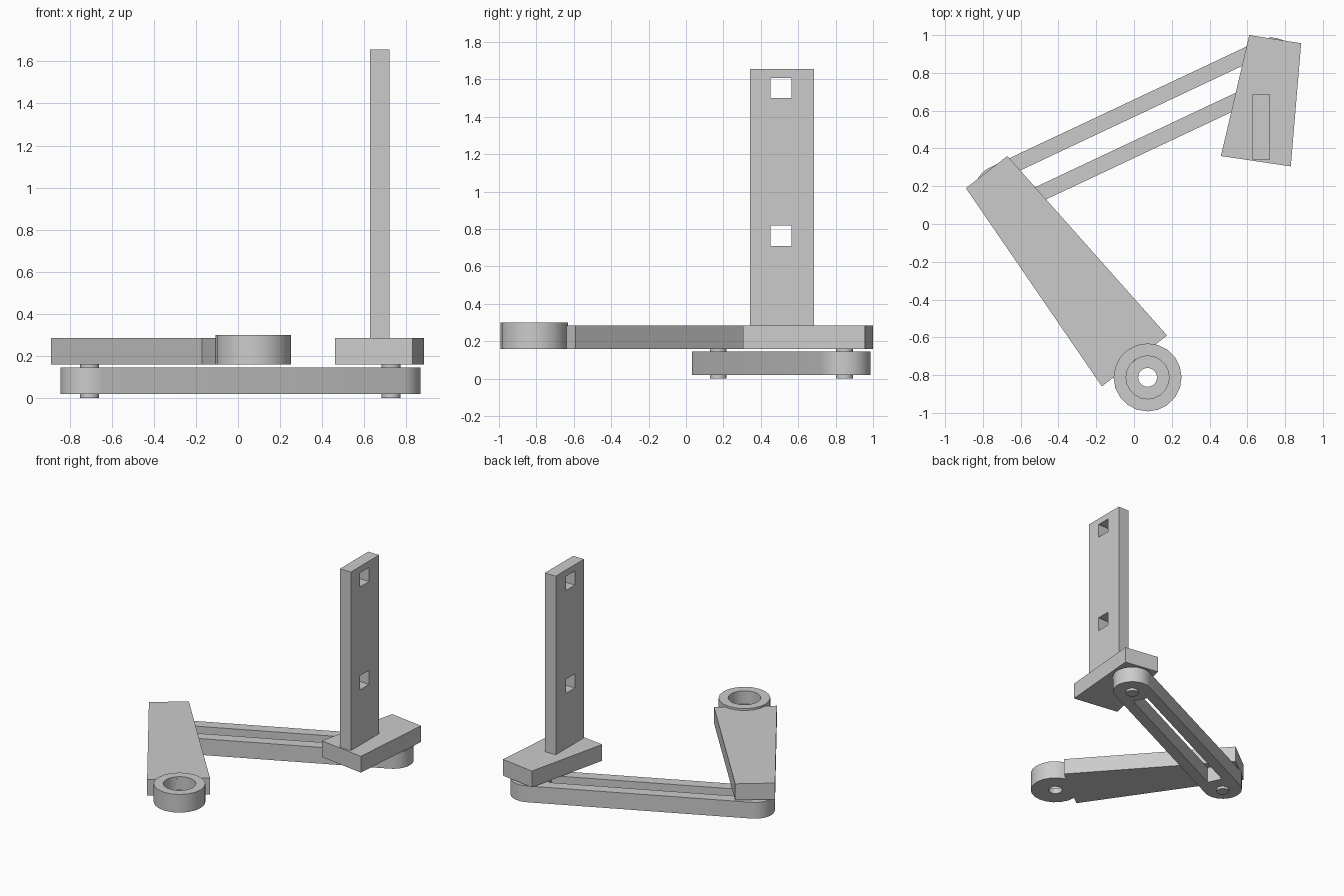
import bpy
import bmesh
from math import pi, cos, sin, radians
from mathutils import Matrix, Vector

if "Cube" in bpy.data.objects:
    bpy.data.objects.remove(bpy.data.objects["Cube"])

GREY = (0.6, 0.6, 0.6, 1.0)
grey = bpy.data.materials.new("plain grey")
grey.use_nodes = True
grey.diffuse_color = GREY
grey.node_tree.nodes["Principled BSDF"].inputs["Base Color"].default_value = GREY


def finish(name, bm):
    """Clean the mesh, link it as an object and shade it."""
    bmesh.ops.remove_doubles(bm, verts=bm.verts, dist=1e-5)
    bmesh.ops.recalc_face_normals(bm, faces=bm.faces)
    mesh = bpy.data.meshes.new(name)
    bm.to_mesh(mesh)
    bm.free()
    mesh.materials.clear()
    mesh.materials.append(grey)
    for poly in mesh.polygons:
        poly.material_index = 0
    obj = bpy.data.objects.new(name, mesh)
    bpy.context.collection.objects.link(obj)
    bpy.ops.object.select_all(action='DESELECT')
    obj.select_set(True)
    bpy.context.view_layer.objects.active = obj
    bpy.ops.object.shade_smooth_by_angle(angle=radians(30))
    return obj


def plate(name, outlines, low, high, turn=Matrix()):
    """Extrude a flat outline, with any further outlines as holes."""
    curve = bpy.data.curves.new(name + " profile", 'CURVE')
    curve.dimensions = '2D'
    curve.fill_mode = 'BOTH'
    curve.extrude = (high - low) / 2
    for outline in outlines:
        spline = curve.splines.new('POLY')
        spline.points.add(len(outline) - 1)
        for point, (u, v) in zip(spline.points, outline):
            point.co = (u, v, 0, 1)
        spline.use_cyclic_u = True
    helper = bpy.data.objects.new(name + " profile", curve)
    bpy.context.collection.objects.link(helper)
    bpy.context.view_layer.update()
    evaluated = helper.evaluated_get(bpy.context.evaluated_depsgraph_get())
    solid = bpy.data.meshes.new_from_object(evaluated)
    bm = bmesh.new()
    bm.from_mesh(solid)
    bpy.data.objects.remove(helper)
    bpy.data.meshes.remove(solid)
    shift = Matrix.Translation((0, 0, (low + high) / 2))
    bmesh.ops.transform(bm, matrix=turn @ shift, verts=bm.verts)
    return finish(name, bm)


def rectangle(u0, u1, v0, v1):
    return [(u0, v0), (u1, v0), (u1, v1), (u0, v1)]


def lathe(name, profile, centre, steps):
    """Revolve a closed radius/height profile about a vertical axis."""
    bm = bmesh.new()
    verts = [bm.verts.new((centre[0] + r, centre[1], z)) for r, z in profile]
    edges = [bm.edges.new((a, b)) for a, b in zip(verts, verts[1:] + verts[:1])]
    bmesh.ops.spin(bm, geom=verts + edges, cent=(*centre, 0), axis=(0, 0, 1),
                   angle=2 * pi, steps=steps)
    return finish(name, bm)


# Pivot positions and shared heights
start, end = Vector((-0.705, 0.172)), Vector((0.728, 0.847))
LOW, HIGH = 0.16, 0.285

# Slotted link with round ends
along = (end - start).normalized()
across = Vector((-along.y, along.x))
RADIUS, SLOT, INSET = 0.14, 0.057, 0.14
link = []
for pivot, way in ((start, -1), (end, 1)):
    for i in range(17):
        a = pi * i / 16
        link.append(pivot + RADIUS * way * (along * sin(a) - across * cos(a)))
slot = [start + along * INSET - across * SLOT, end - along * INSET - across * SLOT,
        end - along * INSET + across * SLOT, start + along * INSET + across * SLOT]
plate("slotted_link", [link, slot], 0.02, 0.145)

# Pivot pins
for name, pivot in (("right_pin", start), ("left_pin", end)):
    circle = [pivot + 0.045 * Vector((cos(pi * i / 12), sin(pi * i / 12)))
              for i in range(24)]
    plate(name, [circle], 0, LOW + 0.005)

# Tapered arm
plate("tapered_arm", [[(-0.89, 0.19), (-0.17, -0.86), (0.175, -0.59), (-0.67, 0.36)]],
      LOW, HIGH)

# Counterbored socket at the arm's end
lathe("socket", [(0.05, LOW), (0.18, LOW), (0.18, 0.3), (0.114, 0.3),
                 (0.114, 0.2), (0.05, 0.2)], (0.072, -0.812), 20)

# Base and upright post with two square windows
plate("post_base", [[(0.46, 0.36), (0.83, 0.305), (0.885, 0.957), (0.61, 1.0)]],
      LOW, HIGH)
upright = Matrix(((0, 0, 1, 0), (1, 0, 0, 0), (0, 1, 0, 0), (0, 0, 0, 1)))
windows = [rectangle(0.452, 0.563, z, z + 0.108) for z in (0.71, 1.5)]
plate("upright_post", [rectangle(0.342, 0.685, HIGH, 1.657)] + windows,
      0.627, 0.72, upright)
